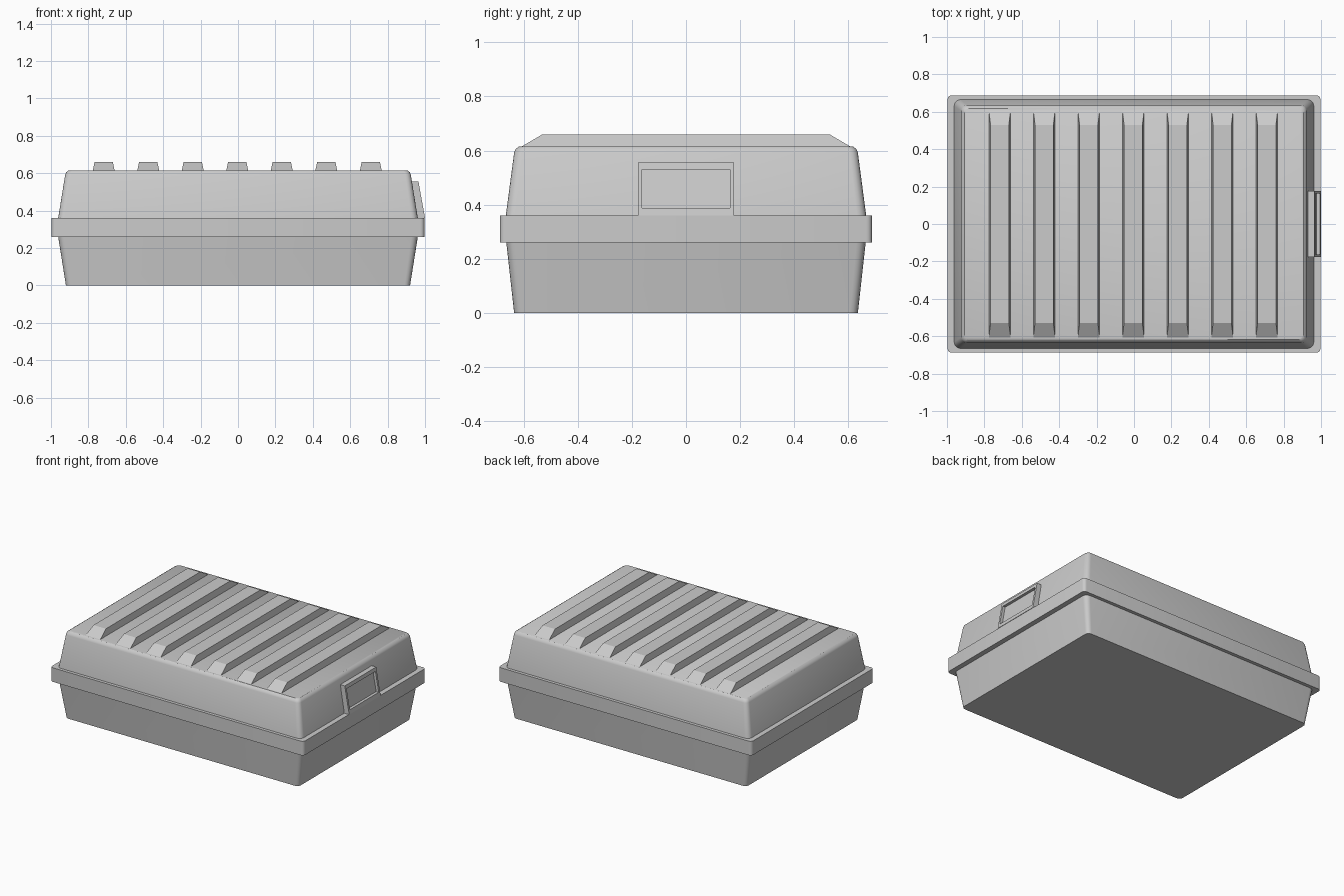
import bpy, bmesh, math
from mathutils import Vector

cube = bpy.data.objects.get("Cube")
if cube:
    bpy.data.objects.remove(cube, do_unlink=True)

grey = bpy.data.materials.new("plastic_grey")
grey.use_nodes = True
grey.diffuse_color = (0.6, 0.6, 0.6, 1)
shader = grey.node_tree.nodes["Principled BSDF"]
shader.inputs["Base Color"].default_value = grey.diffuse_color
shader.inputs["Roughness"].default_value = 0.6


def finish(name, bm, smooth=None):
    bmesh.ops.recalc_face_normals(bm, faces=bm.faces[:])
    mesh = bpy.data.meshes.new(name)
    bm.to_mesh(mesh)
    bm.free()
    mesh.materials.append(grey)
    obj = bpy.data.objects.new(name, mesh)
    bpy.context.collection.objects.link(obj)
    if smooth:
        bpy.ops.object.select_all(action='DESELECT')
        obj.select_set(True)
        bpy.context.view_layer.objects.active = obj
        bpy.ops.object.shade_smooth_by_angle(angle=math.radians(smooth))
    return obj


def rounded_loft(name, sections, steps=4):
    """Stack rounded rectangles given as (half_x, half_y, z, radius)."""
    bm = bmesh.new()
    rings = []
    for hx, hy, z, r in sections:
        ring = []
        for quarter, (sx, sy) in enumerate([(1, 1), (-1, 1), (-1, -1), (1, -1)]):
            for i in range(steps + 1):
                a = (quarter + i / steps) * math.pi / 2
                ring.append(bm.verts.new((sx * (hx - r) + r * math.cos(a),
                                          sy * (hy - r) + r * math.sin(a), z)))
        rings.append(ring)
    n = len(rings[0])
    for low, high in zip(rings, rings[1:]):
        for i in range(n):
            j = (i + 1) % n
            bm.faces.new((low[i], low[j], high[j], high[i]))
    bm.faces.new(rings[0])
    bm.faces.new(rings[-1])
    return finish(name, bm, 32)


# Tapered tub, overhanging rim and rounded lid
rounded_loft("base_tub", [(0.92, 0.635, 0, 0.03), (0.963, 0.665, 0.27, 0.035)])
rounded_loft("rim", [(0.997, 0.688, 0.26, 0.022), (0.997, 0.688, 0.36, 0.022)])
rounded_loft("lid", [(0.963, 0.667, 0.35, 0.035), (0.924, 0.635, 0.592, 0.03),
                     (0.918, 0.629, 0.606, 0.028), (0.905, 0.617, 0.615, 0.022)])


# Raised ribs across the lid, with long sloping ends
def rib(index, x):
    bm = bmesh.new()
    rings = []
    for hx, hy, z in [(0.06, 0.622, 0.606), (0.049, 0.53, 0.66)]:
        rings.append([bm.verts.new((x + sx * hx, sy * hy, z))
                      for sx, sy in [(1, 1), (-1, 1), (-1, -1), (1, -1)]])
    low, high = rings
    for i in range(4):
        j = (i + 1) % 4
        bm.faces.new((low[i], low[j], high[j], high[i]))
    bm.faces.new(low)
    bm.faces.new(high)
    finish(f"lid_rib_{index}", bm)


for i in range(7):
    rib(i + 1, -0.004 + (i - 3) * 0.238)

# Latch: slanted plate with a recessed panel on the left end
bm = bmesh.new()


def latch_ring(half_y, z0, z1, depth):
    def outer_x(z):
        return 1.0 - (z - 0.36) * 0.18 - depth
    return [bm.verts.new((outer_x(z), y, z)) for y, z in
            [(-half_y, z0), (half_y, z0), (half_y, z1), (-half_y, z1)]]


loops = [latch_ring(0.177, 0.36, 0.555, 0.045), latch_ring(0.177, 0.36, 0.555, 0),
         latch_ring(0.162, 0.388, 0.53, 0), latch_ring(0.162, 0.388, 0.53, 0.02)]
for a, b in zip(loops, loops[1:]):
    for i in range(4):
        j = (i + 1) % 4
        bm.faces.new((a[i], a[j], b[j], b[i]))
bm.faces.new(loops[0])
bm.faces.new(loops[-1])
finish("latch", bm)
